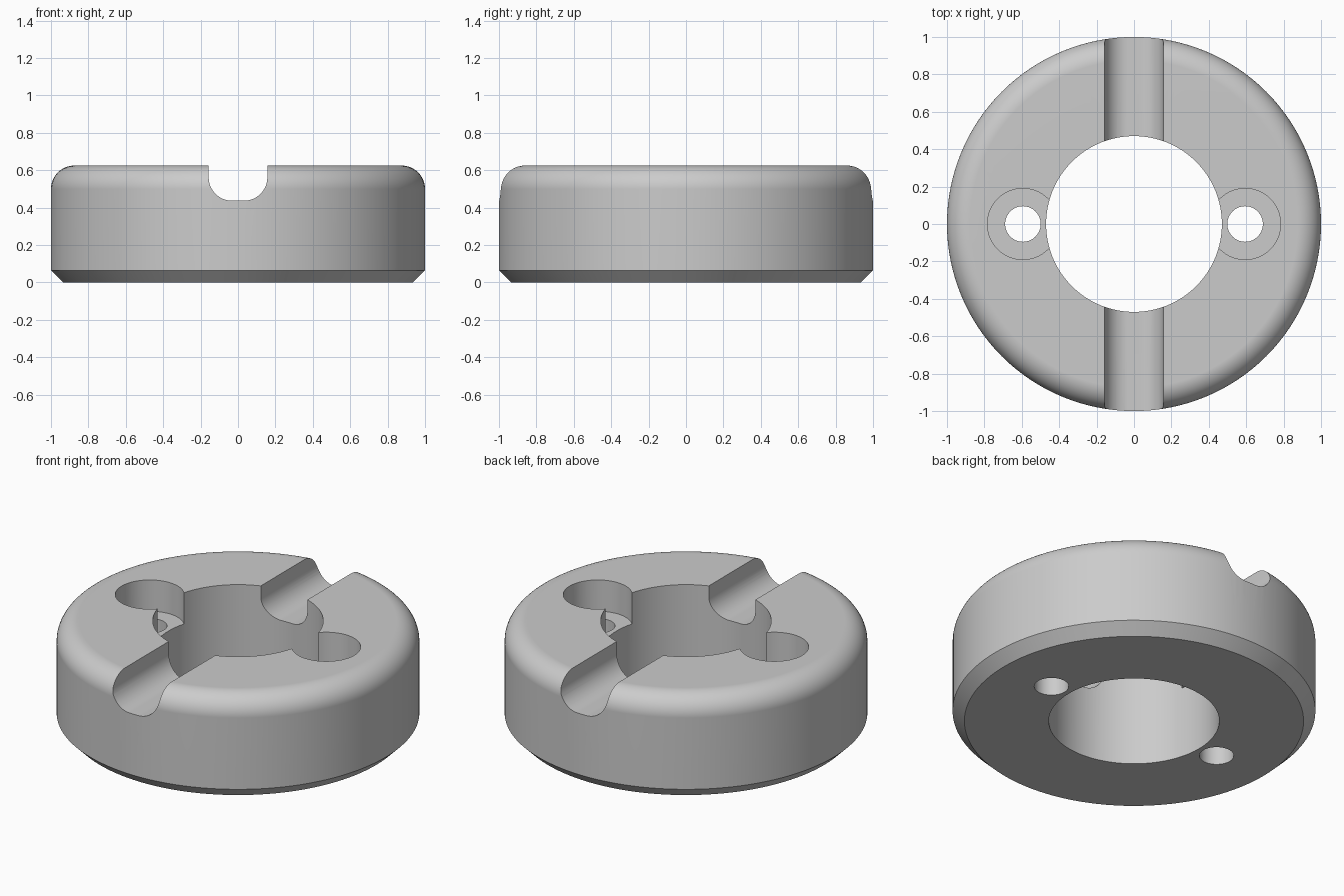
import bpy, bmesh
from math import sin, cos, pi, radians

old = bpy.data.objects.get("Cube")
if old:
    bpy.data.objects.remove(old, do_unlink=True)

SEGMENTS = 128
RADIUS, BORE, HEIGHT = 1.0, 0.47, 0.625
CHAMFER, FILLET = 0.065, 0.125
SLOT_HALF, SLOT_FLOOR = 0.157, 0.437
HOLE_X, HOLE_R, POCKET_R, POCKET_FLOOR = 0.594, 0.095, 0.19, 0.435

steel = bpy.data.materials.new("plain_grey")
steel.diffuse_color = (0.6, 0.6, 0.6, 1)
steel.use_nodes = True
steel.node_tree.nodes["Principled BSDF"].inputs["Base Color"].default_value = (0.6, 0.6, 0.6, 1)


def arc(cx, cy, r, start, end, steps=12):
    """Points along a circular arc, angles in degrees."""
    angles = [radians(start + (end - start) * i / steps) for i in range(steps + 1)]
    return [(cx + r * cos(a), cy + r * sin(a)) for a in angles]


def make_object(name, bm):
    bmesh.ops.recalc_face_normals(bm, faces=bm.faces)
    mesh = bpy.data.meshes.new(name)
    bm.to_mesh(mesh)
    bm.free()
    mesh.materials.append(steel)
    obj = bpy.data.objects.new(name, mesh)
    bpy.context.collection.objects.link(obj)
    return obj


def lathe(name, profile):
    """Revolve a closed (radius, height) profile around z."""
    bm = bmesh.new()
    verts = [bm.verts.new((r, 0, z)) for r, z in profile]
    edges = [bm.edges.new((verts[i - 1], verts[i])) for i in range(len(verts))]
    bmesh.ops.spin(bm, geom=verts + edges, axis=(0, 0, 1), cent=(0, 0, 0),
                   angle=2 * pi, steps=SEGMENTS, use_merge=True)
    bmesh.ops.remove_doubles(bm, verts=bm.verts, dist=1e-5)
    return make_object(name, bm)


def slot_bar(name, profile, length):
    """Extrude a closed (x, z) profile along y."""
    bm = bmesh.new()
    face = bm.faces.new([bm.verts.new((x, -length / 2, z)) for x, z in profile])
    grown = bmesh.ops.extrude_face_region(bm, geom=[face])["geom"]
    moved = [g for g in grown if isinstance(g, bmesh.types.BMVert)]
    bmesh.ops.translate(bm, verts=moved, vec=(0, length, 0))
    return make_object(name, bm)


def cylinder(name, x, radius, bottom, top):
    bm = bmesh.new()
    bmesh.ops.create_cone(bm, cap_ends=True, segments=64, radius1=radius,
                          radius2=radius, depth=top - bottom)
    bmesh.ops.translate(bm, verts=bm.verts, vec=(x, 0, (top + bottom) / 2))
    return make_object(name, bm)


# Ring body: chamfered at the bottom, rounded at the top
body = lathe("ring_body", [(BORE, 0), (RADIUS - CHAMFER, 0), (RADIUS, CHAMFER)]
             + arc(RADIUS - FILLET, HEIGHT - FILLET, FILLET, 0, 90)
             + [(BORE, HEIGHT)])

# Cutters: round-bottomed slot, then pocket and through hole on each side
inner = SLOT_HALF - FILLET
cutters = [slot_bar("slot_cutter",
                    [(-SLOT_HALF, 1)]
                    + arc(-inner, SLOT_FLOOR + FILLET, FILLET, 180, 270)
                    + arc(inner, SLOT_FLOOR + FILLET, FILLET, 270, 360)
                    + [(SLOT_HALF, 1)], 2.4)]
for side in (-1, 1):
    cutters.append(cylinder("pocket_cutter", side * HOLE_X, POCKET_R, POCKET_FLOOR, 1))
    cutters.append(cylinder("hole_cutter", side * HOLE_X, HOLE_R, -0.2, 0.8))

bpy.ops.object.select_all(action="DESELECT")
bpy.context.view_layer.objects.active = body
body.select_set(True)
for cutter in cutters:
    cut = body.modifiers.new("cut", "BOOLEAN")
    cut.operation, cut.solver, cut.object = "DIFFERENCE", "EXACT", cutter
    bpy.ops.object.modifier_apply(modifier=cut.name)
    bpy.data.objects.remove(cutter, do_unlink=True)

# Smooth curves with crisp edges and flat planes
bpy.ops.object.shade_smooth_by_angle(angle=radians(30))
weighted = body.modifiers.new("even_normals", "WEIGHTED_NORMAL")
weighted.keep_sharp = True
